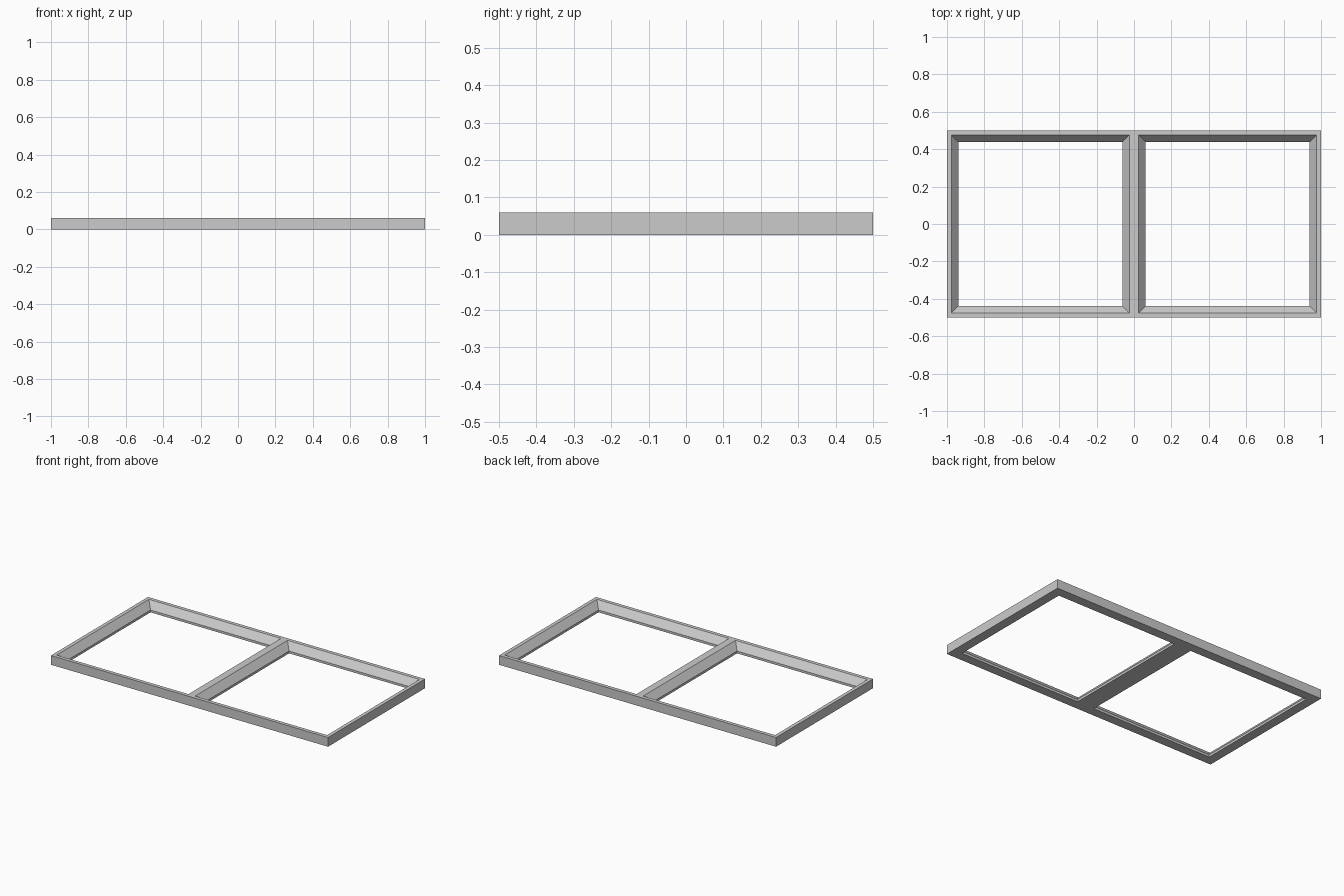
import bpy
import bmesh

if "Cube" in bpy.data.objects:
    bpy.data.objects.remove(bpy.data.objects["Cube"], do_unlink=True)

HEIGHT, LIP = 0.06, 0.015
RIM, SLOPE = 0.024, 0.038

grey = bpy.data.materials.new("light grey")
grey.use_nodes = True
colour = (0.6, 0.6, 0.6, 1)
grey.diffuse_color = colour
grey.node_tree.nodes["Principled BSDF"].inputs["Base Color"].default_value = colour

bm = bmesh.new()


def ring(cx, half_x, half_y, z):
    """Four corners of a level rectangle."""
    return [bm.verts.new((cx + sx * half_x, sy * half_y, z))
            for sx, sy in ((-1, -1), (1, -1), (1, 1), (-1, 1))]


def bridge(a, b):
    """Quads between two matching rings."""
    for i in range(4):
        j = (i + 1) % 4
        bm.faces.new((a[i], a[j], b[j], b[i]))


# Two square bays, each with an outer wall, flat rim, sloped inside and lip
for cx in (-0.5, 0.5):
    inner = 0.5 - RIM
    throat = inner - SLOPE
    loops = [ring(cx, 0.5, 0.5, 0), ring(cx, 0.5, 0.5, HEIGHT),
             ring(cx, inner, inner, HEIGHT), ring(cx, throat, throat, LIP),
             ring(cx, throat, throat, 0)]
    for a, b in zip(loops, loops[1:] + loops[:1]):
        bridge(a, b)

# Join the bays and drop the walls hidden in the shared middle bar
shared = [f for f in bm.faces if all(abs(v.co.x) < 1e-5 for v in f.verts)]
bmesh.ops.delete(bm, geom=shared, context='FACES')
bmesh.ops.remove_doubles(bm, verts=bm.verts, dist=1e-4)

# Merge flat areas so the middle bar and long sides carry no seam
bmesh.ops.dissolve_limit(bm, angle_limit=0.01, verts=bm.verts, edges=bm.edges)
bmesh.ops.recalc_face_normals(bm, faces=bm.faces)

mesh = bpy.data.meshes.new("double_window_frame")
bm.to_mesh(mesh)
bm.free()
mesh.materials.append(grey)
frame = bpy.data.objects.new("double_window_frame", mesh)
bpy.context.collection.objects.link(frame)
